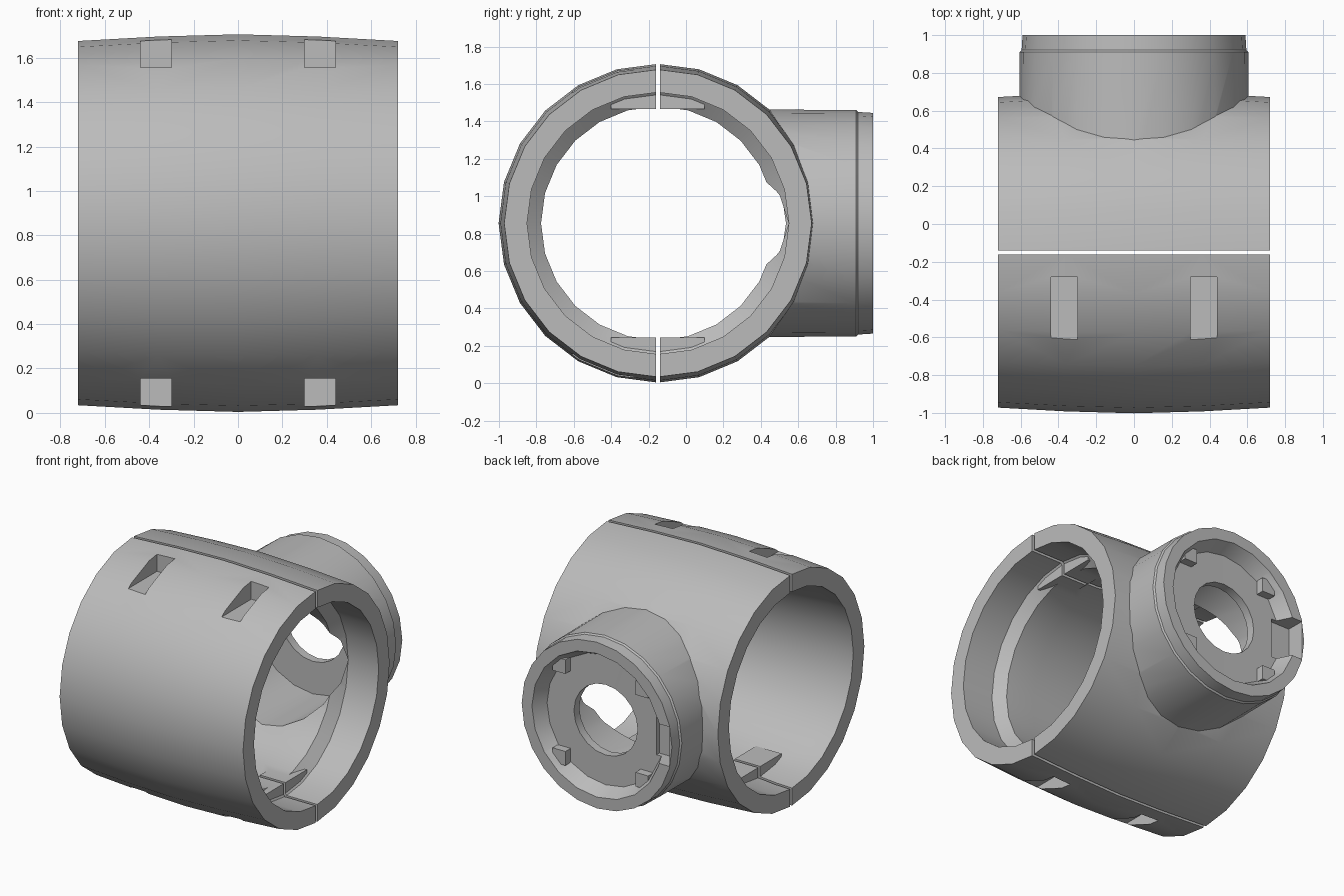
import bpy, bmesh, math
from mathutils import Vector

cube = bpy.data.objects.get("Cube")
if cube:
    bpy.data.objects.remove(cube)

grey = bpy.data.materials.new("plain grey")
grey.use_nodes = True
colour = (0.5, 0.5, 0.5, 1)
grey.diffuse_color = colour
grey.node_tree.nodes["Principled BSDF"].inputs["Base Color"].default_value = colour

CY, CZ = -0.15, 0.855      # axis of the main bore


def make_object(name, bm):
    bmesh.ops.recalc_face_normals(bm, faces=bm.faces)
    mesh = bpy.data.meshes.new(name)
    bm.to_mesh(mesh)
    bm.free()
    ob = bpy.data.objects.new(name, mesh)
    mesh.materials.append(grey)
    bpy.context.collection.objects.link(ob)
    return ob


def turned(name, profile, sides, axis):
    """Solid of revolution from (position along axis, radius) pairs."""
    bm = bmesh.new()
    rings = []
    for along, r in profile:
        ring = []
        for i in range(sides):
            a = math.tau * i / sides
            u, v = r * math.cos(a), r * math.sin(a)
            co = (along, CY + u, CZ + v) if axis == "x" else (u, along, CZ + v)
            ring.append(bm.verts.new(co))
        rings.append(ring)
    for p, q in zip(rings, rings[1:]):
        for i in range(sides):
            j = (i + 1) % sides
            bm.faces.new((p[i], p[j], q[j], q[i]))
    bm.faces.new(rings[0])
    bm.faces.new(rings[-1])
    return make_object(name, bm)


def box(name, low, high):
    bm = bmesh.new()
    bmesh.ops.create_cube(bm, size=1)
    low, high = Vector(low), Vector(high)
    for v in bm.verts:
        v.co = Vector(a * b for a, b in zip(v.co, high - low)) + (low + high) / 2
    return make_object(name, bm)


def combine(ob, tool, operation):
    mod = ob.modifiers.new("combine", "BOOLEAN")
    mod.operation, mod.solver, mod.object = operation, "EXACT", tool
    bpy.context.view_layer.objects.active = ob
    bpy.ops.object.modifier_apply(modifier=mod.name)
    bpy.data.objects.remove(tool)


def half_shell(name, y_low, y_high):
    """Half of the slightly barrelled sleeve, still solid."""
    ob = turned(name, [(-0.72, 0.822), (-0.36, 0.842), (0, 0.852),
                       (0.36, 0.842), (0.72, 0.822)], 24, "x")
    combine(ob, box("half_cutter", (-2, y_low, -1), (2, y_high, 3)), "INTERSECT")
    return ob


def cut_bore(ob):
    # Counterbore on one end, locating step, then a gentle taper
    bore = turned("bore_cutter", [(-0.8, 0.70), (-0.6, 0.695), (0.2, 0.625),
                                  (0.42, 0.625), (0.48, 0.70), (0.8, 0.70)], 24, "x")
    combine(ob, bore, "DIFFERENCE")


front_half = half_shell("front_half", -2, CY - 0.011)
back_half = half_shell("back_half", CY + 0.011, 2)

# Side branch joined to the back half
branch = turned("branch", [(0.15, 0.61), (0.91, 0.605), (0.92, 0.595), (1.0, 0.59)], 24, "y")
combine(back_half, branch, "UNION")

for half in (front_half, back_half):
    cut_bore(half)

# Branch: hollow behind, a thin end plate with a centre hole, shallow socket in front
hollow = turned("hollow_cutter", [(0.1, 0.48), (0.84, 0.48)], 20, "y")
combine(back_half, hollow, "DIFFERENCE")
socket = turned("socket_cutter", [(0.7, 0.25), (0.9, 0.25), (0.901, 0.46),
                                  (1.0, 0.51), (1.1, 0.51)], 20, "y")
combine(back_half, socket, "DIFFERENCE")
combine(back_half, box("key_slot_cutter", (-0.57, 0.87, CZ - 0.14),
                       (-0.40, 1.1, CZ + 0.14)), "DIFFERENCE")

# Locking lugs around the socket
for k in range(4):
    a = math.tau * (k + 0.5) / 4
    x, z = 0.46 * math.cos(a), CZ + 0.46 * math.sin(a)
    lug = box("lug", (x - 0.05, 0.87, z - 0.05), (x + 0.05, 0.96, z + 0.05))
    combine(back_half, lug, "UNION")

# Bolt pads inside the bore and bolt pockets on the front half
for x in (-0.37, 0.37):
    for s in (-1, 1):
        def span(y0, y1, r0, r1, w):
            zs = sorted((CZ + s * r0, CZ + s * r1))
            return (x - w, y0, zs[0]), (x + w, y1, zs[1])
        combine(front_half, box("front_pad", *span(-0.40, CY - 0.011, 0.61, 0.75, 0.1)), "UNION")
        combine(back_half, box("back_pad", *span(CY + 0.011, 0.10, 0.61, 0.75, 0.1)), "UNION")
        combine(front_half, box("pocket_cutter", *span(-0.9, -0.28, 0.70, 1.0, 0.07)), "DIFFERENCE")

for ob in (front_half, back_half):
    bpy.ops.object.select_all(action="DESELECT")
    ob.select_set(True)
    bpy.context.view_layer.objects.active = ob
    bpy.ops.object.shade_smooth_by_angle(angle=math.radians(30))
